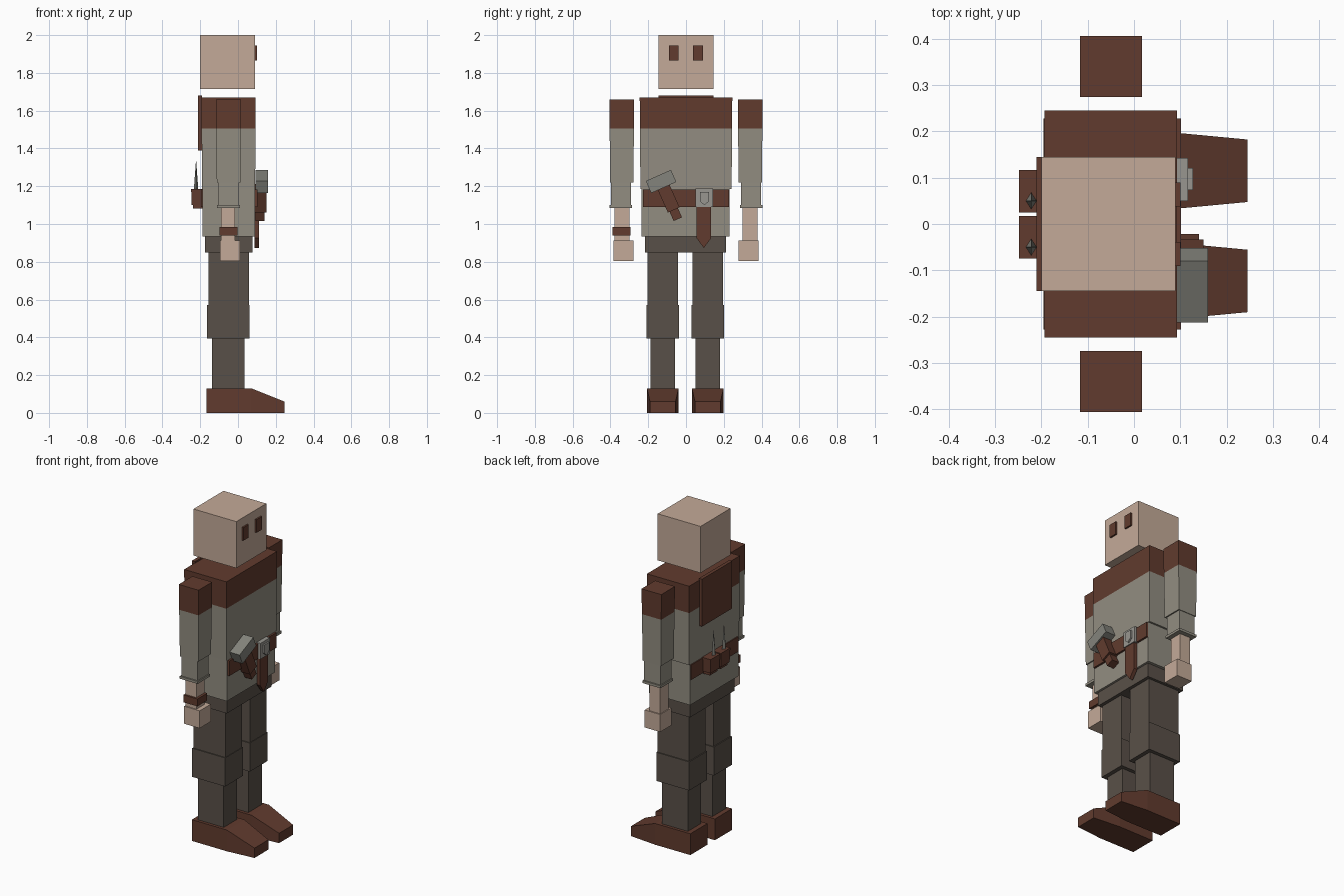
import bpy, bmesh, math
from mathutils import Matrix, Vector

if "Cube" in bpy.data.objects:
    bpy.data.objects.remove(bpy.data.objects["Cube"])


def srgb(r, g, b):
    def lin(c):
        c /= 255
        return c / 12.92 if c <= 0.04045 else ((c + 0.055) / 1.055) ** 2.4
    return (lin(r), lin(g), lin(b), 1)


def material(name, *rgb):
    m = bpy.data.materials.new(name)
    m.diffuse_color = srgb(*rgb)
    m.use_nodes = True
    m.node_tree.nodes["Principled BSDF"].inputs["Base Color"].default_value = m.diffuse_color
    return m


SKIN = material("skin", 196, 170, 152)
LEATHER = material("brown leather", 97, 59, 46)
SHIRT = material("grey cloth", 146, 141, 129)
TROUSERS = material("dark cloth", 89, 80, 72)
STEEL = material("steel", 132, 132, 124)
BUCKLE = material("pale metal", 152, 150, 144)


def finish(name, bm, *mats):
    bmesh.ops.recalc_face_normals(bm, faces=bm.faces)
    me = bpy.data.meshes.new(name)
    bm.to_mesh(me)
    bm.free()
    for m in mats:
        me.materials.append(m)
    ob = bpy.data.objects.new(name, me)
    bpy.context.collection.objects.link(ob)
    return ob


def box(name, x, y, z, *mats, split=None, taper=1.0):
    """Box from ranges; taper scales the bottom, split starts the second material."""
    bm = bmesh.new()
    bmesh.ops.create_cube(bm, size=1)
    lo, hi = Vector((x[0], y[0], z[0])), Vector((x[1], y[1], z[1]))
    mid, size = (lo + hi) / 2, hi - lo
    for v in bm.verts:
        k = taper if v.co.z < 0 else 1
        v.co = mid + Vector((v.co.x * size.x * k, v.co.y * size.y * k, v.co.z * size.z))
    if split:
        bmesh.ops.bisect_plane(bm, geom=bm.verts[:] + bm.edges[:] + bm.faces[:],
                               plane_co=(0, 0, split), plane_no=(0, 0, 1))
        for f in bm.faces:
            f.material_index = int(f.calc_center_median().z > split)
    return finish(name, bm, *mats)


def plate(name, outline, x0, x1, mat):
    """Prism of a (y, z) outline between two x values."""
    bm = bmesh.new()
    f = bm.faces.new([bm.verts.new((x0, y, z)) for y, z in outline])
    new = bmesh.ops.extrude_face_region(bm, geom=[f])["geom"]
    bmesh.ops.translate(bm, vec=(x1 - x0, 0, 0),
                        verts=[v for v in new if isinstance(v, bmesh.types.BMVert)])
    return finish(name, bm, mat)


def tag(y0, y1, top, shoulder, tip):
    return [(y0, top), (y1, top), (y1, shoulder), ((y0 + y1) / 2, tip), (y0, shoulder)]


# Head and eyes
box("head", (-0.2, 0.09), (-0.145, 0.145), (1.715, 2.0), SKIN)
for side, y in (("right", -0.065), ("left", 0.064)):
    box(side + "_eye", (0.08, 0.1), (y - 0.026, y + 0.026), (1.865, 1.945), LEATHER)

# Torso, hood, belt and hips
box("torso", (-0.193, 0.093), (-0.245, 0.245), (1.185, 1.67), SHIRT, LEATHER,
    split=1.505, taper=0.985)
box("hood", (-0.211, -0.19), (-0.145, 0.145), (1.39, 1.68), LEATHER)
box("belt", (-0.195, 0.102), (-0.228, 0.228), (1.09, 1.182), LEATHER)
box("tunic_skirt", (-0.189, 0.09), (-0.236, 0.23), (0.935, 1.187), SHIRT)
box("hips", (-0.176, 0.077), (-0.218, 0.212), (0.85, 0.94), TROUSERS)

# Arms and legs
for side, s in (("right", -1), ("left", 1)):
    def part(name, x, centre, width, z, *mats, **kw):
        return box(side + "_" + name, x, (centre - width / 2, centre + width / 2), z, *mats, **kw)

    part("upper_arm", (-0.117, 0.017), s * 0.34, 0.132, (1.22, 1.66), SHIRT, LEATHER,
         split=1.505, taper=0.93)
    part("sleeve", (-0.105, 0.005), s * 0.344, 0.107, (1.09, 1.225), SHIRT)
    part("cuff", (-0.111, 0.011), s * 0.346, 0.12, (1.085, 1.1), SHIRT)
    part("forearm", (-0.09, -0.017), s * 0.339, 0.078, (0.9, 1.09), SKIN)
    part("hand", (-0.095, 0.01), s * 0.331, 0.108, (0.805, 0.912), SKIN)

    leg = s * 0.119 - 0.004
    part("thigh", (-0.157, 0.057), leg, 0.162, (0.56, 0.86), TROUSERS)
    part("knee", (-0.163, 0.06), leg, 0.174, (0.395, 0.57), TROUSERS)
    part("shin", (-0.138, 0.035), leg, 0.13, (0.12, 0.4), TROUSERS)

    # Shoe: side profile with a narrowed, sloping toe
    bm = bmesh.new()
    rings = []
    for x, w, top in ((-0.168, 0.166, 0.13), (0.07, 0.168, 0.13), (0.245, 0.135, 0.06)):
        rings.append([bm.verts.new((x, leg + a * w / 2, z))
                      for a, z in ((-1, 0), (1, 0), (1, top), (-1, top))])
    for a, b in zip(rings, rings[1:]):
        for i in range(4):
            j = (i + 1) % 4
            bm.faces.new((a[i], a[j], b[j], b[i]))
    bm.faces.new(rings[0])
    bm.faces.new(rings[-1])
    finish(side + "_shoe", bm, LEATHER)

box("bracelet", (-0.097, -0.002), (-0.39, -0.295), (0.938, 0.983), LEATHER)

# Buckle and hanging strap
box("buckle", (0.09, 0.117), (0.05, 0.143), (1.09, 1.187), BUCKLE)
plate("buckle_badge", tag(0.073, 0.121, 1.17, 1.12, 1.1), 0.11, 0.127, BUCKLE)
plate("belt_strap", tag(0.056, 0.133, 1.1, 0.925, 0.873), 0.088, 0.111, LEATHER)

# Tilted hammer tucked in the belt
tilt = Matrix.Translation((0, -0.132, 1.225)) @ Matrix.Rotation(math.radians(24), 4, 'X')
for ob in (box("hammer_head", (0.093, 0.16), (-0.0725, 0.0725), (-0.035, 0.035), STEEL),
           box("hammer_grip", (0.09, 0.15), (-0.034, 0.034), (-0.165, -0.03), LEATHER),
           box("hammer_end", (0.092, 0.14), (-0.024, 0.024), (-0.218, -0.16), LEATHER)):
    ob.data.transform(tilt)

# Rear pouches holding pointed blades
for n, y in (("left", 0.071), ("right", -0.029)):
    box(n + "_pouch", (-0.237, -0.185), (y - 0.036, y + 0.036), (1.083, 1.15), LEATHER)
    box(n + "_pouch_rim", (-0.248, -0.185), (y - 0.046, y + 0.046), (1.1, 1.186), LEATHER,
        taper=0.92)
    c = y - 0.021
    bm = bmesh.new()
    bmesh.ops.create_cone(bm, cap_ends=True, segments=4, radius1=0.02, radius2=0.001, depth=0.17,
                          matrix=Matrix.Translation((-0.222, c, 1.25)) @ Matrix.Diagonal((0.65, 1, 1, 1)))
    finish(n + "_blade", bm, STEEL)
